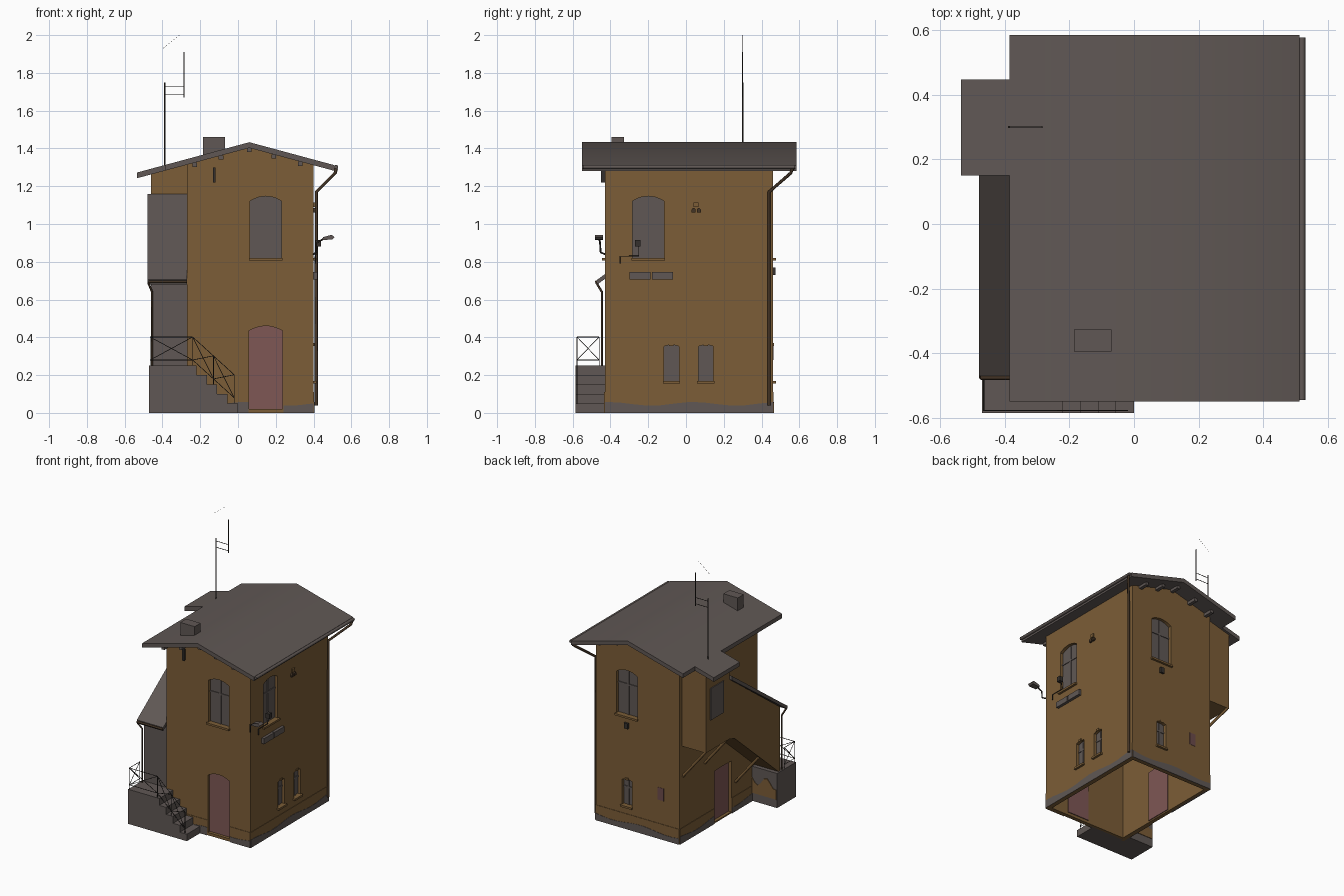
import bpy, bmesh, math
from mathutils import Vector

cube = bpy.data.objects.get("Cube")
if cube:
    bpy.data.objects.remove(cube, do_unlink=True)


def material(name, red, green, blue):
    mat = bpy.data.materials.new(name)
    mat.use_nodes = True
    colour = (red, green, blue, 1)
    mat.diffuse_color = colour
    mat.node_tree.nodes["Principled BSDF"].inputs["Base Color"].default_value = colour
    return mat


OCHRE = material("ochre plaster", .2, .11, .038)
GREY = material("weathered grey", .117, .097, .09)
PINK = material("faded pink", .21, .096, .09)
MAUVE = material("mauve paint", .15, .07, .07)
IRON = material("dark iron", .036, .03, .026)
BROWN = material("brown pipe", .055, .033, .018)


def prism(name, axis, outline, start, end, mat):
    """Extrude a 2D outline along x or y; the second outline value is height."""
    def place(point, depth):
        u, z = point
        return (depth, u, z) if axis == "x" else (u, depth, z)
    bm = bmesh.new()
    near = [bm.verts.new(place(p, start)) for p in outline]
    far = [bm.verts.new(place(p, end)) for p in outline]
    bm.faces.new(near)
    bm.faces.new(far[::-1])
    for i in range(len(outline)):
        bm.faces.new((near[i - 1], far[i - 1], far[i], near[i]))
    bmesh.ops.recalc_face_normals(bm, faces=bm.faces[:])
    mesh = bpy.data.meshes.new(name)
    bm.to_mesh(mesh)
    bm.free()
    mesh.materials.append(mat)
    ob = bpy.data.objects.new(name, mesh)
    bpy.context.collection.objects.link(ob)
    return ob


def rectangle(u0, u1, z0, z1):
    return [(u0, z0), (u1, z0), (u1, z1), (u0, z1)]


def box(name, x0, x1, y0, y1, z0, z1, mat):
    return prism(name, "y", rectangle(x0, x1, z0, z1), y0, y1, mat)


def rod(name, points, radius, mat):
    curve = bpy.data.curves.new(name, "CURVE")
    curve.dimensions = "3D"
    curve.bevel_depth = radius
    curve.bevel_resolution = 1
    curve.use_fill_caps = True
    spline = curve.splines.new("POLY")
    spline.points.add(len(points) - 1)
    for target, point in zip(spline.points, points):
        target.co = (*point, 1)
    curve.materials.append(mat)
    ob = bpy.data.objects.new(name, curve)
    bpy.context.collection.objects.link(ob)
    return ob


def roof_z(x):
    return 1.433 - .27 * abs(x - .06)


def under_roof(x):
    return roof_z(x) - .03


# Hollow main body, open at the bottom
LEFT, RIGHT, FRONT, BACK, RIDGE = -.27, .40, -.43, .46, .06
outline = [(LEFT, 0), (RIGHT, 0), (RIGHT, under_roof(RIGHT)),
           (RIDGE, under_roof(RIDGE)), (LEFT, under_roof(LEFT))]
body = prism("main_walls", "y", outline, FRONT, BACK, OCHRE)
bm = bmesh.new()
bm.from_mesh(body.data)
floor = [f for f in bm.faces if f.normal.z < -.9]
bmesh.ops.delete(bm, geom=floor, context="FACES")
bm.to_mesh(body.data)
bm.free()
bpy.context.view_layer.objects.active = body
shell = body.modifiers.new("shell", "SOLIDIFY")
shell.thickness = .04
shell.offset = -1
bpy.ops.object.modifier_apply(modifier="shell")

# Each wall: extrusion axis, plane, inward direction
WALLS = {"front": ("y", FRONT, 1), "back": ("y", BACK, -1),
         "right": ("x", RIGHT, -1), "left": ("x", LEFT, 1)}


def on_wall(name, wall, shape, outer, inner, mat):
    axis, plane, inward = WALLS[wall]
    return prism(name, axis, shape, plane + inward * outer, plane + inward * inner, mat)


def arch(centre, width, z0, z1, rise):
    points = [(centre - width / 2, z0), (centre + width / 2, z0)]
    for i in range(9):
        t = i / 4 - 1
        points.append((centre - t * width / 2, z1 - rise * t * t))
    return points


def opening(name, wall, centre, width, z0, z1, rise, mat):
    shape = arch(centre, width, z0, z1, rise)
    cutter = on_wall("cutter", wall, shape, -.03, .08, OCHRE)
    cutter.hide_render = True
    cut = body.modifiers.new("cut", "BOOLEAN")
    cut.operation = "DIFFERENCE"
    cut.solver = "EXACT"
    cut.object = cutter
    bpy.ops.object.modifier_apply(modifier="cut")
    bpy.data.objects.remove(cutter, do_unlink=True)
    on_wall(name + "_panel", wall, shape, .022, .034, mat)


def window(name, wall, centre, width, z0, z1, rise):
    opening(name, wall, centre, width, z0, z1, rise, GREY)
    half, bar = width / 2, .006
    cross = z0 + (z1 - z0) * .66
    on_wall(name + "_mullion", wall, rectangle(centre - bar, centre + bar, z0, z1 - bar), .017, .024, GREY)
    on_wall(name + "_transom", wall, rectangle(centre - half, centre + half, cross - bar, cross + bar), .017, .024, GREY)
    on_wall(name + "_sill", wall, rectangle(centre - half - .007, centre + half + .007, z0 - .014, z0), -.016, .03, OCHRE)


# Doors and windows
opening("front_door", "front", .147, .175, .02, .46, .025, PINK)
opening("left_door", "left", -.035, .195, .01, .38, .003, PINK)
for wall, centre in (("front", .147), ("right", -.2), ("back", .15)):
    window(wall + "_upper_window", wall, centre, .165, .82, 1.147, .025)
for wall, centre in (("right", -.077), ("right", .105), ("back", .15)):
    window(wall + "_narrow_window", wall, centre, .078, .17, .36, .008)
    on_wall("keystone", wall, rectangle(centre - .012, centre + .012, .355, .37), -.006, .01, OCHRE)

# Plinth with an uneven grey stain, leaving the doors clear
SPANS = [("front", LEFT, .055), ("front", .24, RIGHT), ("back", LEFT, RIGHT),
         ("right", FRONT, BACK), ("left", FRONT, -.135), ("left", .065, BACK)]
for wall, start, end in SPANS:
    on_wall("plinth", wall, rectangle(start, end, 0, .11), -.003, .01, OCHRE)
    stain = [(end, 0), (start, 0)]
    for i in range(13):
        u = start + (end - start) * i / 12
        stain.append((u, .048 + .01 * math.sin(14 * u + 1)))
    on_wall("plinth_stain", wall, stain, -.005, .01, GREY)

# Gable roof with a softly shaded top, and a lower strip over the side wing
def roof(name, xs, start, end):
    top = [(x, roof_z(x)) for x in xs]
    below = [(x, under_roof(x)) for x in reversed(xs)]
    ob = prism(name, "y", top + below, start, end, GREY)
    for face in ob.data.polygons:
        face.use_smooth = face.normal.z > .9


roof("main_roof", [-.385, RIDGE, .512], -.55, .585)
roof("wing_roof", [-.535, -.385], .15, .447)
for x in (-.23, -.09, RIDGE, .19, .33):
    for y0, y1 in ((-.53, FRONT), (BACK, .53)):
        z = under_roof(x)
        box("purlin_end", x - .012, x + .012, y0, y1, z - .022, z, GREY)
box("chimney", -.185, -.07, -.395, -.327, 1.35, 1.46, GREY)

# Upper wing and covered stair on the left side
OUT = -.46
prism("upper_wing", "y", [(OUT, .7), (LEFT, .7), (LEFT, under_roof(LEFT)), (OUT, under_roof(OUT))], .16, .43, OCHRE)
box("wing_window", OUT - .006, OUT + .01, .23, .38, .92, 1.15, GREY)
stair = prism("covered_stair", "x", [(.16, 1.13), (.16, .7), (.1, .68), (-.4, .25), (-.42, .25), (-.42, .71)], OUT, LEFT, OCHRE)
stair.data.materials.append(GREY)
for face in stair.data.polygons:
    if face.normal.y < -.9:
        face.material_index = 1
prism("stair_roof", "x", [(.16, 1.16), (.16, 1.13), (-.47, .68), (-.47, .705)], -.48, LEFT, GREY)
for y, low, high in ((.42, .48, .7), (.17, .48, .7), (-.18, .21, .43)):
    rod("wing_strut", [(LEFT, y, low), (OUT + .01, y, high)], .01, OCHRE)

# Landing with a worn plaster patch behind, steps and railing
box("landing", -.47, -.22, -.585, FRONT, 0, .25, GREY)
box("landing_rear", -.47, LEFT, FRONT, -.37, 0, .25, GREY)
patch = [(LEFT, .06), (-.465, .06)]
for i in range(9):
    x = -.465 + (LEFT + .465) * i / 8
    patch.append((x, .16 + .035 * math.sin(45 * x)))
prism("worn_plaster", "y", patch, -.38, -.366, OCHRE)
for i in range(4):
    x = -.22 + .055 * i
    box("step", x, x + .055, -.585, FRONT, 0, .2 - .05 * i, GREY)


def railing(start, end):
    a, b = Vector(start), Vector(end)
    low, high = Vector((0, 0, .03)), Vector((0, 0, .152))
    for p, q in ((a, a + high), (b, b + high), (a + low, b + low),
                 (a + high, b + high), (a + low, b + high), (a + high, b + low)):
        rod("railing", [p, q], .002, IRON)


corner, top, middle, foot = (-.465, -.577, .25), (-.24, -.577, .25), (-.13, -.577, .15), (-.02, -.577, .05)
for start, end in (((-.465, -.46, .25), corner), (corner, top), (top, middle), (middle, foot)):
    railing(start, end)

# Gutters and downpipes
rod("right_gutter", [(.52, -.545, 1.302), (.52, .577, 1.302)], .011, GREY)
rod("right_downpipe", [(.415, .44, .04), (.415, .44, 1.17), (.515, .555, 1.27), (.52, .565, 1.295)], .009, BROWN)
rod("stair_gutter", [(-.475, -.475, .695), (LEFT, -.475, .695)], .008, BROWN)
rod("stair_downpipe", [(-.475, -.475, .69), (-.455, -.445, .64), (-.455, -.445, .25)], .006, BROWN)

# Roof aerial
def aerial(name, x0, z0, x1, z1, radius):
    rod(name, [(x0, .3, z0), (x1, .3, z1)], radius, IRON)


aerial("aerial_mast", -.387, 1.28, -.387, 1.75, .004)
aerial("aerial_rod", -.285, 1.67, -.285, 1.91, .003)
for z in (1.685, 1.73):
    aerial("aerial_bar", -.387, z, -.285, z, .002)
aerial("aerial_wire", -.397, 1.75, -.397, 1.93, .0006)
aerial("aerial_tip", -.397, 1.93, -.31, 2, .0006)

# Wall fittings
box("front_bracket", -.132, -.118, -.45, FRONT, 1.22, 1.3, IRON)
for y in (-.3, -.18):
    on_wall("wall_trough", "right", rectangle(y, y + .112, .705, .745), -.02, .01, GREY)
for y in (.04, .068):
    on_wall("wall_bell", "right", arch(y, .022, 1.06, 1.085, .01), -.012, .01, BROWN)
on_wall("bell_box", "right", rectangle(.04, .066, 1.09, 1.115), -.01, .01, OCHRE)
on_wall("rear_lamp", "back", rectangle(.135, .165, .73, .77), -.015, .01, IRON)
on_wall("painted_patch", "back", rectangle(-.145, -.095, .28, .37), -.002, .004, MAUVE)
rod("lamp_arm", [(.4, -.43, .84), (.415, -.452, .85), (.415, -.455, .9), (.46, -.46, .925)], .005, IRON)
prism("lamp_head", "y", [(.445, .915), (.5, .918), (.512, .93), (.495, .943), (.45, .93)], -.482, -.44, GREY)
rod("side_bracket", [(.41, -.35, .79), (.41, -.35, .83), (.41, -.25, .83), (.425, -.25, .91)], .003, IRON)
box("side_camera", .41, .44, -.27, -.24, .88, .915, IRON)
